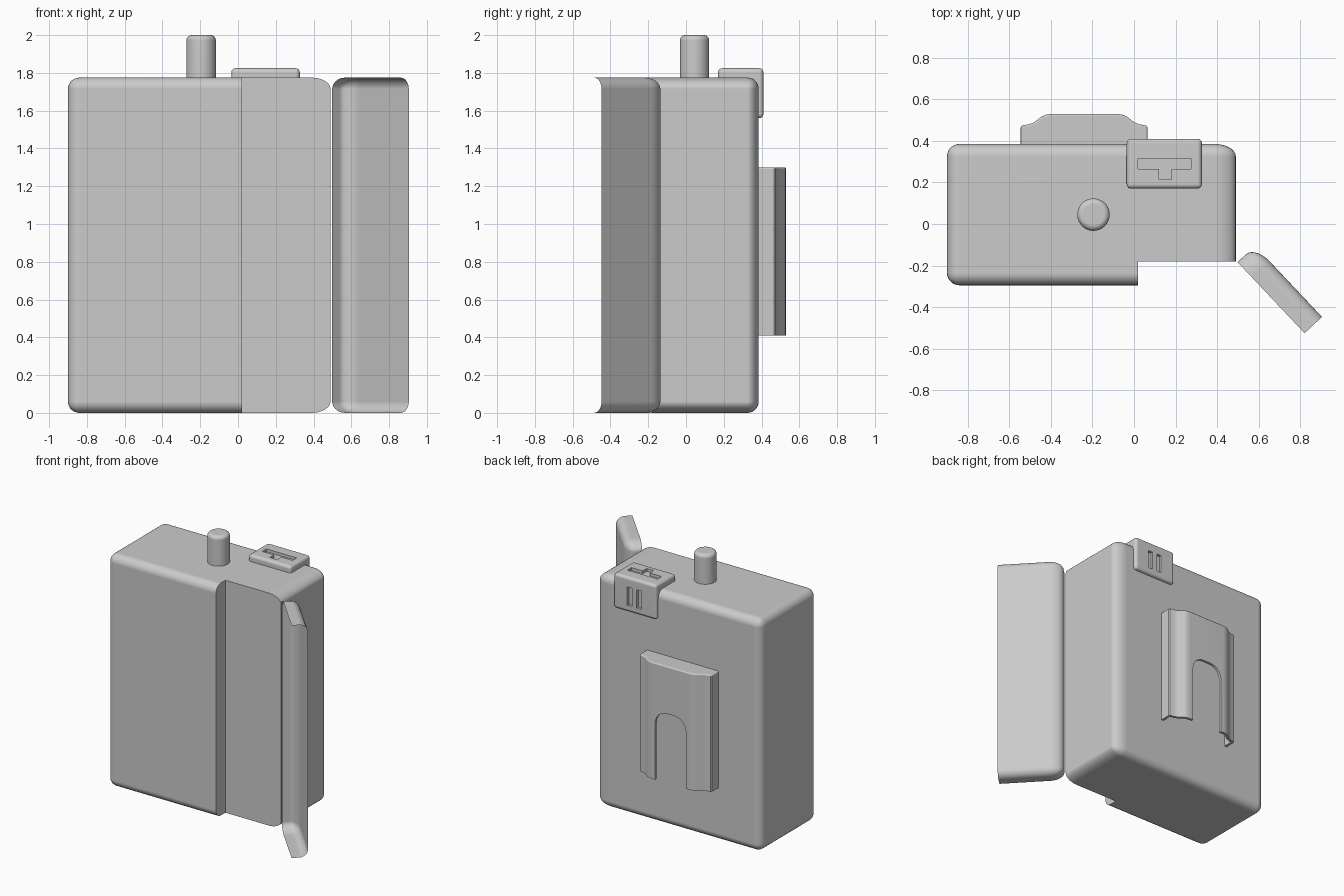
import bpy
import bmesh
import math
from mathutils import Matrix, Vector

if "Cube" in bpy.data.objects:
    bpy.data.objects.remove(bpy.data.objects["Cube"])

grey = bpy.data.materials.new("plain grey")
grey.use_nodes = True
grey.diffuse_color = (0.6, 0.6, 0.6, 1)
grey.node_tree.nodes["Principled BSDF"].inputs["Base Color"].default_value = (0.6, 0.6, 0.6, 1)


def make_object(name, bm):
    bmesh.ops.recalc_face_normals(bm, faces=bm.faces)
    mesh = bpy.data.meshes.new(name)
    bm.to_mesh(mesh)
    bm.free()
    mesh.materials.append(grey)
    obj = bpy.data.objects.new(name, mesh)
    bpy.context.collection.objects.link(obj)
    return obj


def activate(obj):
    bpy.ops.object.select_all(action="DESELECT")
    obj.select_set(True)
    bpy.context.view_layer.objects.active = obj


def apply_modifier(obj, kind, **settings):
    mod = obj.modifiers.new(kind.lower(), kind)
    for key, value in settings.items():
        setattr(mod, key, value)
    activate(obj)
    bpy.ops.object.modifier_apply(modifier=mod.name)


def finish(obj):
    activate(obj)
    bpy.ops.object.shade_smooth_by_angle(angle=math.radians(35))
    mod = obj.modifiers.new("face_normals", "WEIGHTED_NORMAL")
    mod.keep_sharp = True


def box(low, high, radius=0.0, segments=5):
    bm = bmesh.new()
    low, high = Vector(low), Vector(high)
    bmesh.ops.create_cube(bm, size=1)
    bmesh.ops.scale(bm, vec=high - low, verts=bm.verts)
    bmesh.ops.translate(bm, vec=(low + high) / 2, verts=bm.verts)
    if radius:
        bmesh.ops.bevel(bm, geom=bm.edges[:], offset=radius, segments=segments,
                        profile=0.5, affect="EDGES")
    return bm


def prism(points, direction, caps=True):
    """Closed outline swept along a direction."""
    bm = bmesh.new()
    face = bm.faces.new([bm.verts.new(p) for p in points])
    out = bmesh.ops.extrude_face_region(bm, geom=[face], use_keep_orig=caps)
    moved = [v for v in out["geom"] if isinstance(v, bmesh.types.BMVert)]
    bmesh.ops.translate(bm, vec=direction, verts=moved)
    return bm


def cut(obj, cutter_bm):
    cutter = make_object("cutter", cutter_bm)
    cutter.hide_render = True
    apply_modifier(obj, "BOOLEAN", object=cutter, operation="DIFFERENCE", solver="EXACT")
    bpy.data.objects.remove(cutter)


# Case: rounded block, with softer corners on the hinge side
LEFT, RIGHT, FRONT, BACK, TOP = -0.9, 0.49, -0.295, 0.385, 1.775
SPLIT_X, SPLIT_Y = 0.02, -0.18


def case_block():
    radius = 0.06
    bm = box((LEFT, FRONT, 0), (RIGHT, BACK, TOP), radius, 7)
    for v in bm.verts:
        gap = RIGHT - v.co.x
        if gap < radius + 0.001:
            v.co.x = RIGHT - gap * 1.7
    return bm


body = make_object("body", case_block())
cut(body, box((SPLIT_X, -1, -1), (1, SPLIT_Y, 3)))
finish(body)

# Door: the missing corner of the case as an open shell, swung out on its hinge
bm = case_block()
for point, normal in (((SPLIT_X, 0, 0), (-1, 0, 0)), ((0, SPLIT_Y, 0), (0, 1, 0))):
    bmesh.ops.bisect_plane(bm, geom=bm.verts[:] + bm.edges[:] + bm.faces[:],
                           plane_co=point, plane_no=normal, clear_outer=True)
hinge = Vector((RIGHT + 0.005, SPLIT_Y, 0))
bmesh.ops.rotate(bm, cent=hinge, matrix=Matrix.Rotation(math.radians(133.3), 3, "Z"),
                 verts=bm.verts)
finish(make_object("open_door", bm))

# Stub on top
bm = bmesh.new()
bmesh.ops.create_cone(bm, cap_ends=True, segments=40, radius1=0.078, radius2=0.078, depth=0.25)
bmesh.ops.translate(bm, vec=(-0.195, 0.045, 1.875), verts=bm.verts)
rim = [e for e in bm.edges if all(v.co.z > 1.9 for v in e.verts)]
bmesh.ops.bevel(bm, geom=rim, offset=0.028, segments=5, profile=0.5, affect="EDGES")
finish(make_object("antenna_stub", bm))

# Connector cover folded over the top back edge
profile = [(0.17, 1.75), (0.17, 1.825), (0.41, 1.825), (0.41, 1.56), (0.35, 1.56), (0.35, 1.75)]
bm = prism([(-0.035, y, z) for y, z in profile], (0.362, 0, 0))
bmesh.ops.recalc_face_normals(bm, faces=bm.faces)
bmesh.ops.bevel(bm, geom=bm.edges[:], offset=0.022, segments=4, profile=0.5, affect="EDGES")
cover = make_object("connector_cover", bm)
cut(cover, box((0.02, 0.265, 1.803), (0.275, 0.315, 1.9)))
cut(cover, box((0.12, 0.215, 1.803), (0.18, 0.27, 1.9)))
for x in (0.11, 0.19):
    cut(cover, box((x - 0.02, 0.39, 1.61), (x + 0.02, 0.5, 1.75)))
finish(cover)

# Belt clip: thin stepped channel, open below, with an arched opening
CLIP_X, CLIP_LOW, CLIP_HIGH = -0.24, 0.41, 1.3
half = [(0.305, 0.38), (0.305, 0.465), (0.298, 0.474), (0.265, 0.48), (0.24, 0.49),
        (0.205, 0.517), (0.185, 0.526), (0.155, 0.53)]
outline = half + [(-x, y) for x, y in reversed(half)]
bm = prism([(CLIP_X + x, y, CLIP_HIGH) for x, y in outline], (0, 0, CLIP_LOW - CLIP_HIGH))
open_sides = [f for f in bm.faces if all(v.co.z < CLIP_LOW + 0.01 for v in f.verts)
              or all(v.co.y < 0.385 for v in f.verts)]
bmesh.ops.delete(bm, geom=open_sides, context="FACES")
bmesh.ops.recalc_face_normals(bm, faces=bm.faces)
if sum(f.normal.y * f.calc_area() for f in bm.faces) < 0:
    bmesh.ops.reverse_faces(bm, faces=bm.faces)
rim = [e for e in bm.edges if all(v.co.z > CLIP_HIGH - 0.01 and v.co.y > 0.37 for v in e.verts)
       and len(e.link_faces) == 2]
bmesh.ops.bevel(bm, geom=rim, offset=0.01, segments=3, profile=0.5, affect="EDGES")
clip = make_object("belt_clip", bm)
apply_modifier(clip, "SOLIDIFY", thickness=0.02, offset=-1)

# Arched opening in the clip
w, r, arch_top = 0.13, 0.1, 0.94
arch = [(-w, 0.2), (w, 0.2)]
for side, start in ((1, 0), (-1, 90)):
    for i in range(9):
        a = math.radians(start + i * 11.25)
        arch.append((side * (w - r) + r * math.cos(a), arch_top - r + r * math.sin(a)))
cut(clip, prism([(CLIP_X + x, 0.43, z) for x, z in arch], (0, 0.3, 0)))
finish(clip)
